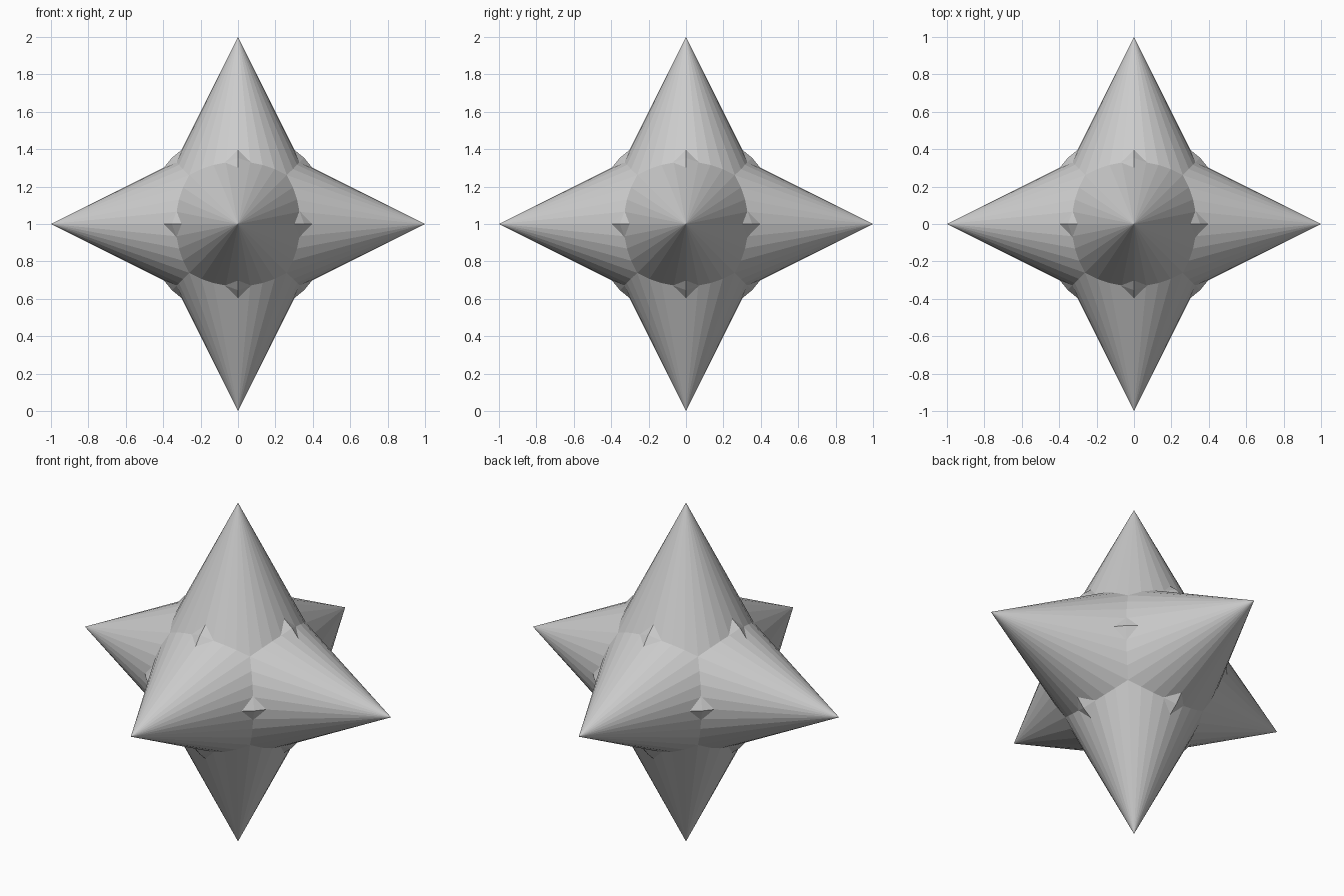
import bpy
import bmesh
from math import radians
from mathutils import Matrix

if "Cube" in bpy.data.objects:
    bpy.data.objects.remove(bpy.data.objects["Cube"])

SIDES = 32
RADIUS = 0.5
REACH = 1.0


def double_spike(name, turn):
    """Closed double cone along z, turned onto its own axis, centred at z = 1."""
    bm = bmesh.new()
    rim = bmesh.ops.create_circle(bm, segments=SIDES, radius=RADIUS)["verts"]
    edges = list(bm.edges)
    for z in (REACH, -REACH):
        tip = bm.verts.new((0, 0, z))
        for e in edges:
            bm.faces.new((e.verts[0], e.verts[1], tip))
    bmesh.ops.recalc_face_normals(bm, faces=bm.faces)
    bm.transform(Matrix.Translation((0, 0, REACH)) @ turn)
    mesh = bpy.data.meshes.new(name)
    bm.to_mesh(mesh)
    bm.free()
    obj = bpy.data.objects.new(name, mesh)
    bpy.context.collection.objects.link(obj)
    return obj


# Three crossing double cones make the six-pointed star
double_spike("vertical_spikes", Matrix.Identity(4))
double_spike("side_spikes", Matrix.Rotation(radians(90), 4, "Y"))
double_spike("front_back_spikes", Matrix.Rotation(radians(90), 4, "X"))
